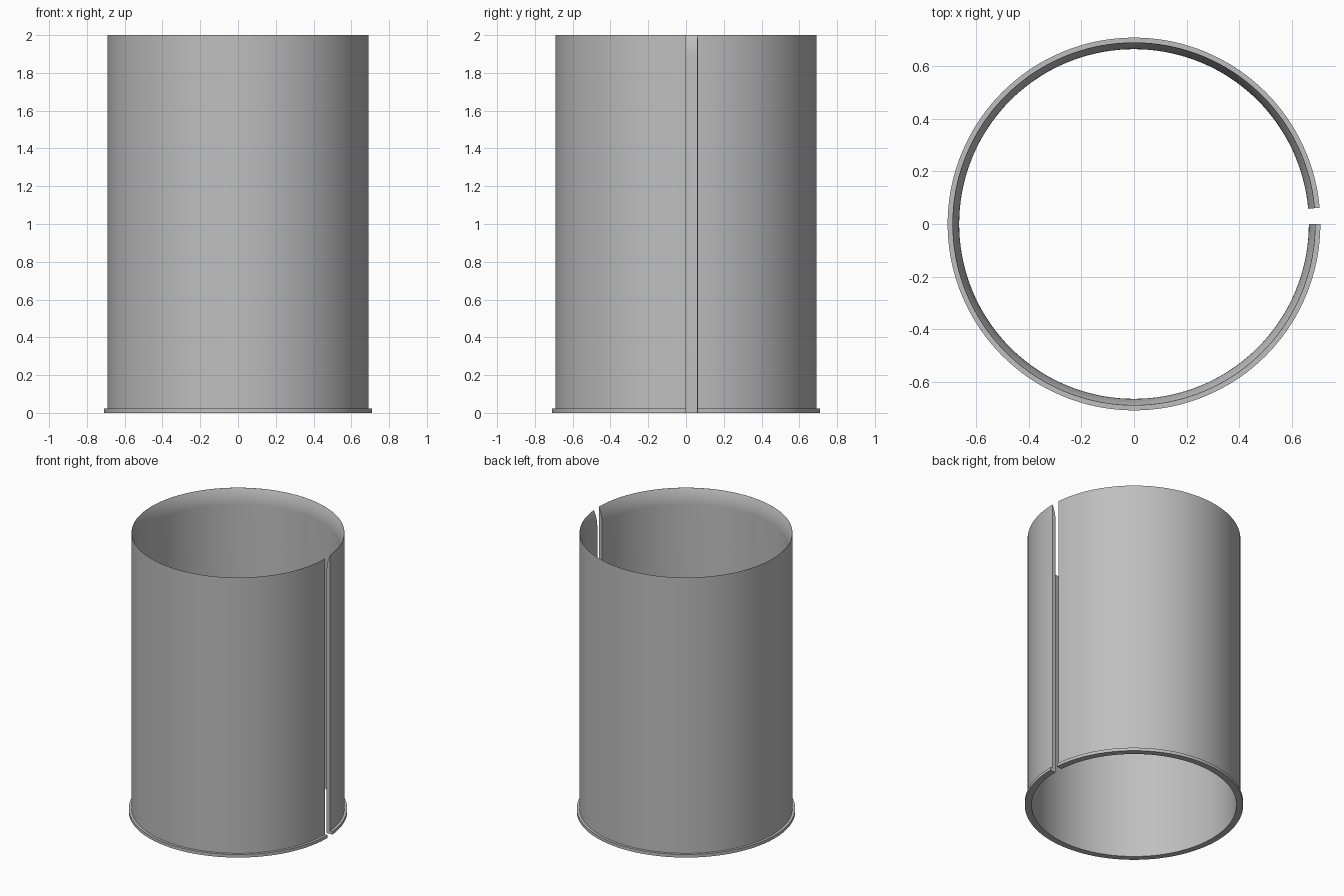
import bpy, bmesh, math

cube = bpy.data.objects.get("Cube")
if cube:
    bpy.data.objects.remove(cube, do_unlink=True)

# Dimensions
HEIGHT = 2.0
R_INNER, R_WALL, R_FLANGE = 0.666, 0.692, 0.71
FLANGE_H = 0.022
FLARE_H = 0.11
SLIT = math.radians(5)
STEPS = 142

# Single grey material
grey = bpy.data.materials.new("plain grey")
grey.use_nodes = True
colour = (0.52, 0.52, 0.52, 1)
grey.diffuse_color = colour
grey.node_tree.nodes["Principled BSDF"].inputs["Base Color"].default_value = colour

# Wall section: foot flange, straight outside, inner face flaring to a thin lip
profile = [(R_INNER, 0), (R_FLANGE, 0), (R_FLANGE, FLANGE_H),
           (R_WALL, FLANGE_H), (R_WALL, HEIGHT)]
thickness = R_WALL - R_INNER - 0.001
for i in range(8):
    t = 1 - i / 8
    profile.append((R_INNER + thickness * t * t, HEIGHT - FLARE_H * (1 - t)))
profile.append((R_INNER, HEIGHT - FLARE_H))

# Sweep the section around the axis, leaving the slit open
bm = bmesh.new()
start = [bm.verts.new((r * math.cos(SLIT), r * math.sin(SLIT), z)) for r, z in profile]
edges = [bm.edges.new((a, b)) for a, b in zip(start, start[1:] + start[:1])]
bmesh.ops.spin(bm, geom=start + edges, cent=(0, 0, 0), axis=(0, 0, 1),
               angle=math.tau - SLIT, steps=STEPS, use_duplicate=False)

# Close both faces of the slit
open_edges = [e for e in bm.edges if e.is_boundary]
bmesh.ops.holes_fill(bm, edges=open_edges, sides=0)
bmesh.ops.recalc_face_normals(bm, faces=bm.faces)

mesh = bpy.data.meshes.new("split_sleeve")
bm.to_mesh(mesh)
bm.free()
mesh.materials.append(grey)
sleeve = bpy.data.objects.new("split_sleeve", mesh)
bpy.context.collection.objects.link(sleeve)

# Smooth walls with sharp rims
bpy.ops.object.select_all(action="DESELECT")
sleeve.select_set(True)
bpy.context.view_layer.objects.active = sleeve
bpy.ops.object.shade_smooth_by_angle(angle=math.radians(30))
